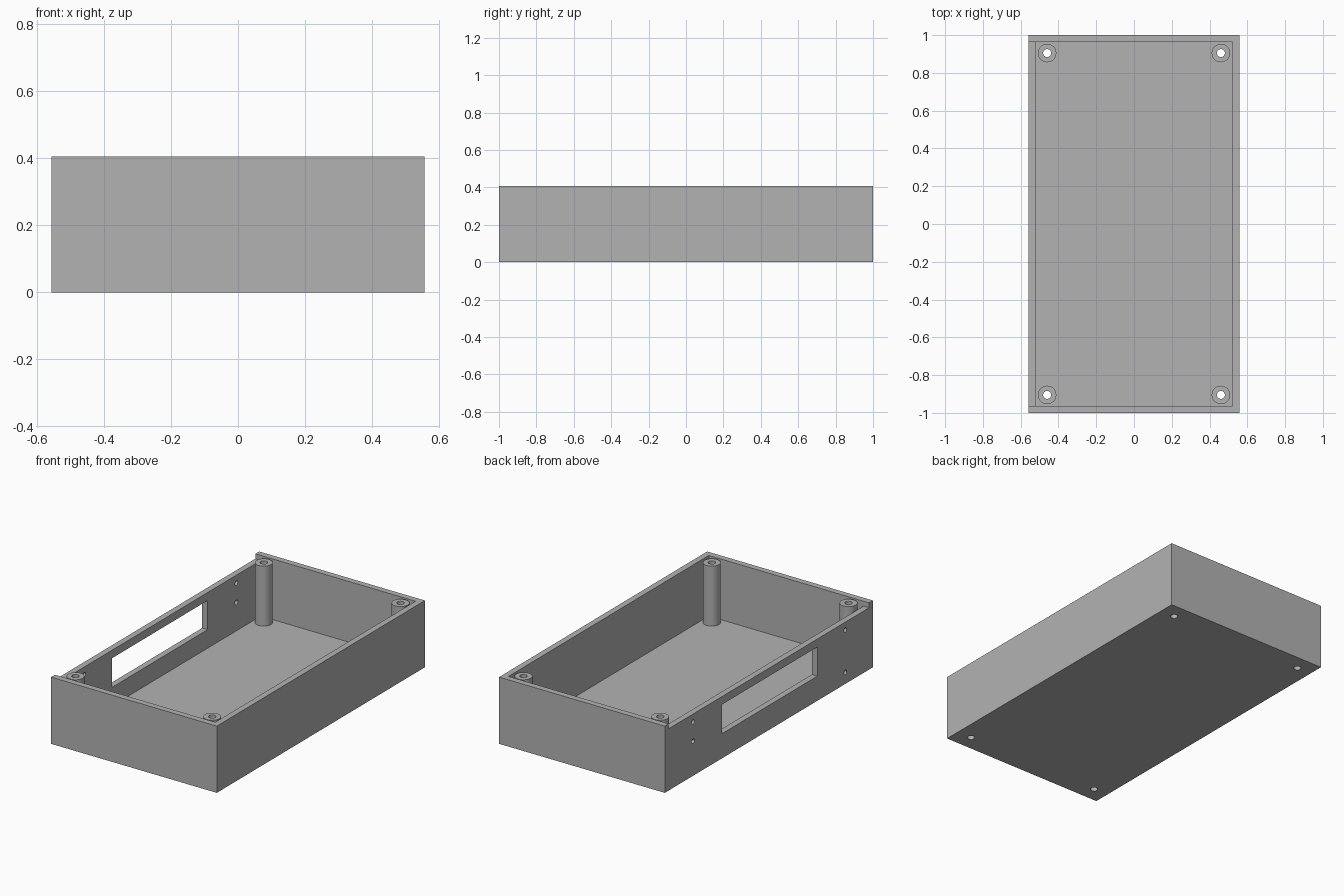
import bpy
from math import pi, radians

if "Cube" in bpy.data.objects:
    bpy.data.objects.remove(bpy.data.objects["Cube"], do_unlink=True)

W, L, H, T = 0.5575, 1.0, 0.406, 0.037   # half width, half length, height, wall
GREY = (0.45, 0.45, 0.45, 1)

mat = bpy.data.materials.new("plain grey")
mat.use_nodes = True
mat.diffuse_color = GREY
mat.node_tree.nodes["Principled BSDF"].inputs["Base Color"].default_value = GREY


def box(name, low, high):
    mid = [(a + b) / 2 for a, b in zip(low, high)]
    bpy.ops.mesh.primitive_cube_add(size=1, location=mid)
    ob = bpy.context.object
    ob.name = name
    ob.scale = [b - a for a, b in zip(low, high)]
    bpy.ops.object.transform_apply(location=True, rotation=True, scale=True)
    return ob


def rod(name, centre, radius, length, along_x=False, sides=32):
    bpy.ops.mesh.primitive_cylinder_add(
        vertices=sides, radius=radius, depth=length, location=centre,
        rotation=(0, pi / 2 if along_x else 0, 0))
    ob = bpy.context.object
    ob.name = name
    bpy.ops.object.transform_apply(location=True, rotation=True, scale=True)
    return ob


def combine(target, tool, operation="DIFFERENCE"):
    mod = target.modifiers.new("cut", "BOOLEAN")
    mod.operation, mod.solver, mod.object = operation, "EXACT", tool
    bpy.context.view_layer.objects.active = target
    bpy.ops.object.modifier_apply(modifier=mod.name)
    bpy.data.objects.remove(tool, do_unlink=True)


# Open tray
tray = box("enclosure_tray", (-W, -L, 0), (W, L, H))
combine(tray, box("cavity", (T - W, T - L, T), (W - T, L - T, H + 0.1)))

# Lowered rim of the panel wall
combine(tray, box("rim_step", (-W - 0.1, T - L, H - 0.03), (T - W + 0.02, L - T, H + 0.1)))

# Display window in the panel wall
combine(tray, box("window", (-W - 0.1, -0.467, 0.15), (-W + 0.1, 0.452, 0.327)))

# Small screw holes beside the window
for y, z in ((0.728, 0.328), (0.728, 0.21), (-0.734, 0.328), (-0.734, 0.07)):
    combine(tray, rod("panel_hole", (-W, y, z), 0.014, 0.1, along_x=True, sides=24))

# Corner posts, drilled through the floor
for x in (-0.46, 0.46):
    for y in (-0.905, 0.905):
        combine(tray, rod("post", (x, y, 0.211), 0.049, 0.382), "UNION")
        combine(tray, rod("post_hole", (x, y, 0.2), 0.021, 0.6))

# Finish
tray.data.materials.clear()
tray.data.materials.append(mat)
for face in tray.data.polygons:
    face.material_index = 0
bpy.ops.object.select_all(action="DESELECT")
tray.select_set(True)
bpy.context.view_layer.objects.active = tray
bpy.ops.object.shade_smooth_by_angle(angle=radians(30))
